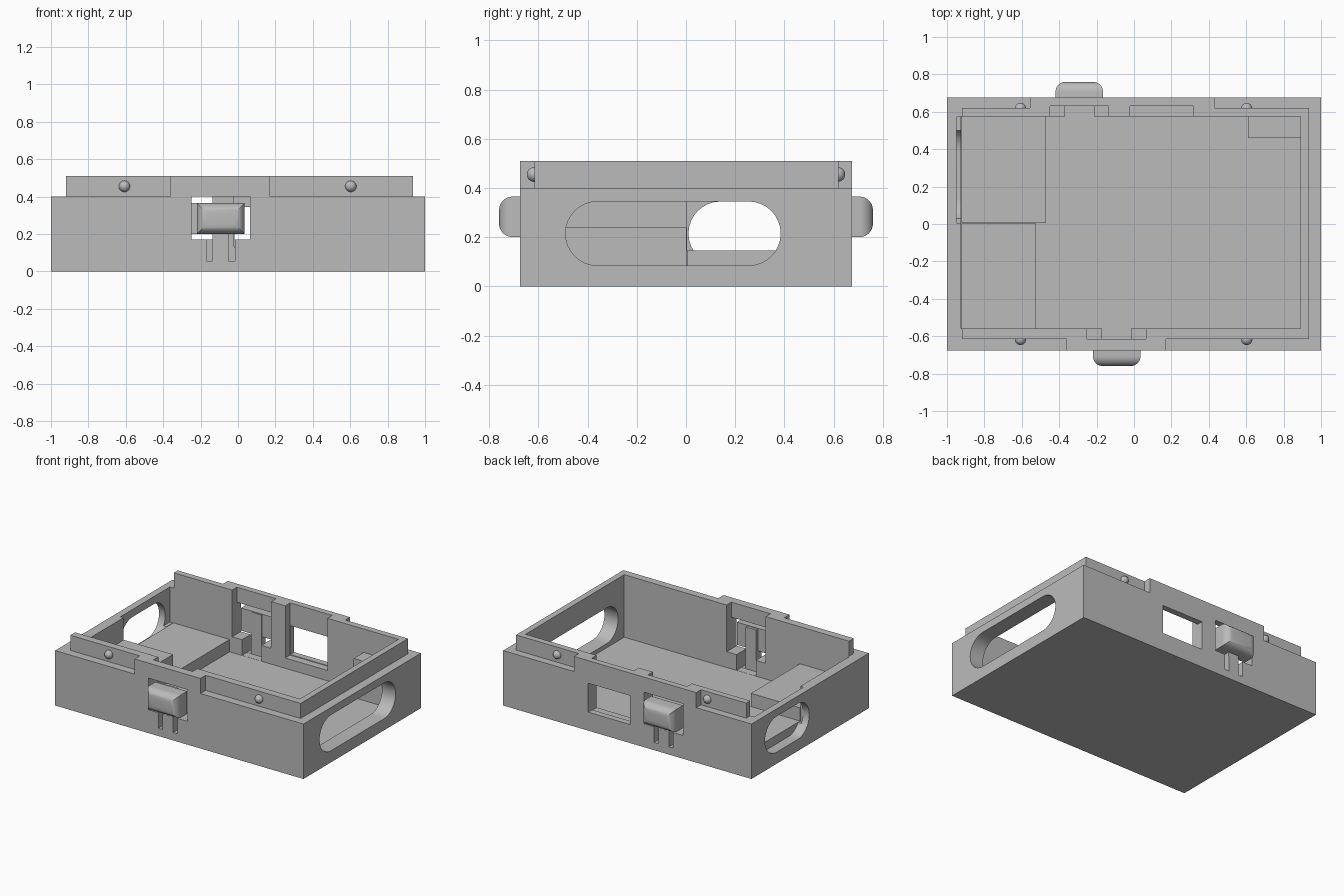
import bpy
import bmesh
import math

if "Cube" in bpy.data.objects:
    bpy.data.objects.remove(bpy.data.objects["Cube"])

grey = bpy.data.materials.new("plain grey")
grey.use_nodes = True
colour = (0.5, 0.5, 0.5, 1)
grey.diffuse_color = colour
grey.node_tree.nodes["Principled BSDF"].inputs["Base Color"].default_value = colour


def finish(name, bm):
    bmesh.ops.recalc_face_normals(bm, faces=bm.faces[:])
    mesh = bpy.data.meshes.new(name)
    bm.to_mesh(mesh)
    bm.free()
    mesh.materials.append(grey)
    obj = bpy.data.objects.new(name, mesh)
    bpy.context.scene.collection.objects.link(obj)
    return obj


def box_mesh(x, y, z):
    bm = bmesh.new()
    bmesh.ops.create_cube(bm, size=1)
    for v in bm.verts:
        v.co = [(min(r) + max(r)) / 2 + c * abs(r[1] - r[0])
                for c, r in zip(v.co, (x, y, z))]
    return bm


def box(name, x, y, z):
    return finish(name, box_mesh(x, y, z))


cutters = []


def cut(x, y, z):
    cutters.append(box("cutter", x, y, z))


def cut_slot(x, y, z, steps=16):
    """Round-ended slot running through a side wall."""
    r = (z[1] - z[0]) / 2
    zc = (z[0] + z[1]) / 2
    bm = bmesh.new()
    ring = []
    for yc, start in ((y[1] - r, -math.pi / 2), (y[0] + r, math.pi / 2)):
        for i in range(steps + 1):
            a = start + math.pi * i / steps
            ring.append(bm.verts.new((x[0], yc + r * math.cos(a), zc + r * math.sin(a))))
    face = bm.faces.new(ring)
    result = bmesh.ops.extrude_face_region(bm, geom=[face])
    for v in result["geom"]:
        if isinstance(v, bmesh.types.BMVert):
            v.co.x = x[1]
    cutters.append(finish("cutter", bm))


# Tray body: solid block, hollowed below
tray = box("tray", (-1, 1), (-0.675, 0.675), (0, 0.51))
cut((-0.925, 0.89), (-0.56, 0.575), (0.055, 0.7))

# Steps around the rim leave the inset lip and the full-width middle parts
RIM = (0.4, 0.7)
cut((-1.2, -0.92), (-0.9, 0.9), RIM)
cut((0.935, 1.2), (-0.9, 0.9), RIM)
for side, edge, middle in ((-1, 0.615, (-0.36, 0.17)), (1, 0.62, (-0.555, 0.43))):
    for x in ((-1.1, middle[0]), (middle[1], 1.1)):
        cut(x, (side * edge, side * 0.9), RIM)

# Slots in the two end walls, and the thinned wall beside the left-hand one
cut_slot((0.8, 1.1), (-0.49, 0.385), (0.085, 0.345))
cut((-0.95, -0.8), (0.005, 0.572), (0.145, 0.6))
cut_slot((-1.1, -0.925), (0.01, 0.52), (0.085, 0.345))

# Square window with its inner recess
cut((-0.02, 0.315), (0.5, 0.8), (0.135, 0.345))
cut((-0.022, 0.317), (0.5, 0.63), (0.13, 0.7))


def spring_clip(name, xc, side, recess):
    """Opening, inner recess, slits, tongue and rounded push button."""
    def span(half):
        return (xc - half, xc + half)

    inner, skin = side * 0.5, side * recess
    cut(span(0.1575), (inner, skin), (0.172, 0.7))
    cut(span(0.0775), (inner, skin), (0.056, 0.7))
    cut(span(0.157), (inner, side * 0.8), (0.17, 0.4))
    for s in (-1, 1):
        cut((xc + s * 0.0425, xc + s * 0.077), (inner, side * 0.8), (0.057, 0.2))
    box(name + "_tongue", span(0.0425), (skin, side * 0.674), (0.1, 0.36))
    bm = box_mesh(span(0.1275), (side * 0.635, side * 0.76), (0.2, 0.365))
    outer = [e for e in bm.edges
             if all(abs(abs(v.co.y) - 0.76) < 0.001 for v in e.verts)]
    bmesh.ops.bevel(bm, geom=outer, offset=0.055, segments=8, profile=0.5,
                    affect='EDGES')
    finish(name + "_button", bm)


spring_clip("front", -0.0925, -1, 0.615)
spring_clip("back", -0.2925, 1, 0.63)

# Carve the tray and drop the cutters
for c in cutters:
    m = tray.modifiers.new("cut", 'BOOLEAN')
    m.operation = 'DIFFERENCE'
    m.solver = 'EXACT'
    m.object = c
bpy.context.view_layer.update()
carved = bpy.data.meshes.new_from_object(
    tray.evaluated_get(bpy.context.evaluated_depsgraph_get()))
tray.modifiers.clear()
tray.data = carved
for c in cutters:
    bpy.data.objects.remove(c)

# Raised platforms inside
box("front_platform", (-0.922, -0.525), (-0.565, 0.003), (0.03, 0.24))
box("back_platform", (-0.922, -0.47), (0.005, 0.58), (0.03, 0.145))
box("corner_block", (0.61, 0.895), (0.46, 0.58), (0.03, 0.34))

# Snap bumps on the lip
for side, label in ((-1, "front"), (1, "back")):
    for x, end in ((-0.607, "right"), (0.603, "left")):
        bm = bmesh.new()
        bmesh.ops.create_uvsphere(bm, u_segments=24, v_segments=12, radius=0.03)
        bmesh.ops.translate(bm, verts=bm.verts[:], vec=(x, side * 0.617, 0.455))
        finish(f"{label}_{end}_bump", bm)

# Smooth the curves, keep the edges sharp
bpy.ops.object.select_all(action='DESELECT')
for obj in bpy.context.scene.objects:
    if obj.type == 'MESH' and grey.name in obj.data.materials:
        obj.select_set(True)
        bpy.context.view_layer.objects.active = obj
bpy.ops.object.shade_smooth_by_angle(angle=math.radians(30))
